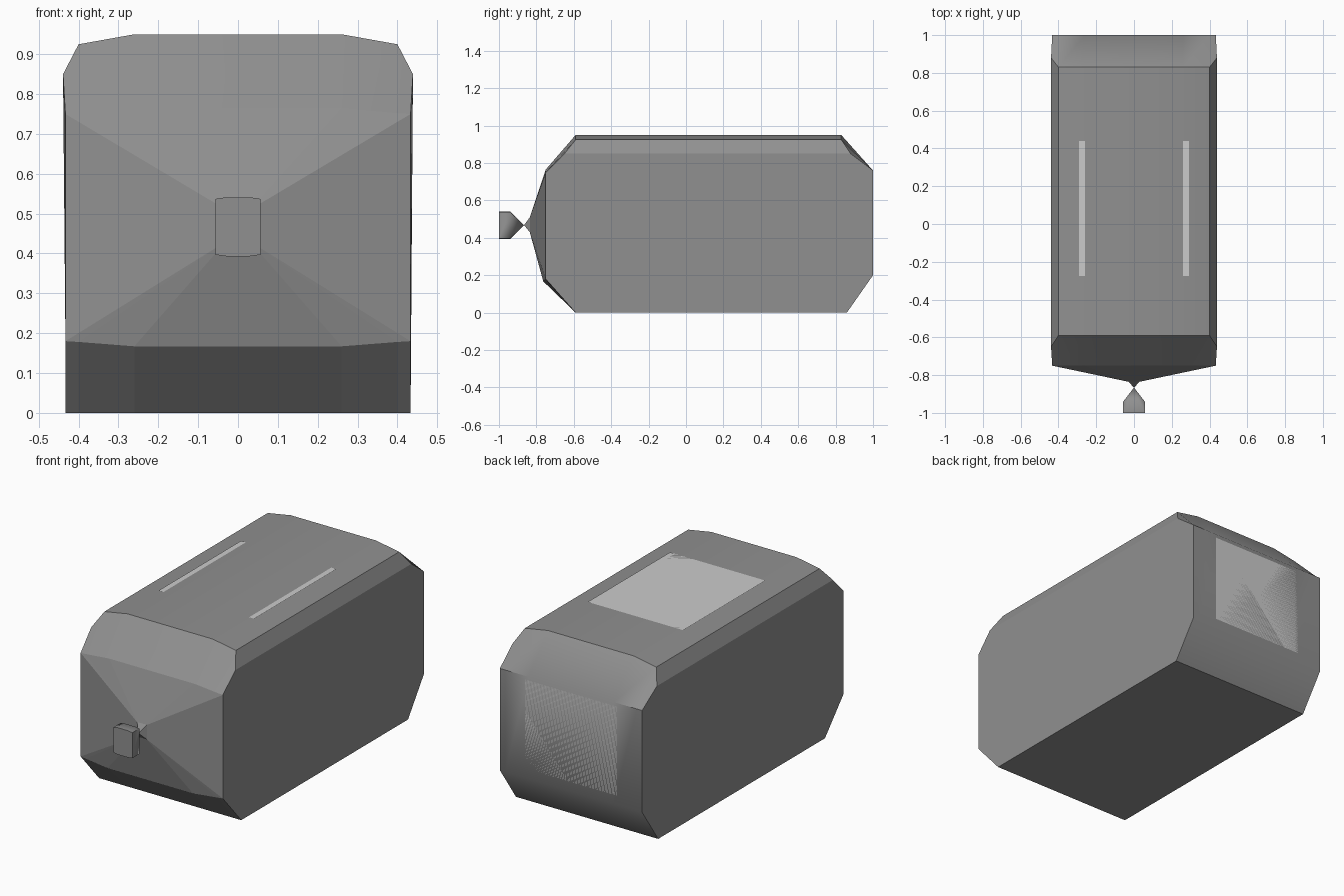
import bpy, bmesh
from math import radians

if "Cube" in bpy.data.objects:
    bpy.data.objects.remove(bpy.data.objects["Cube"])


def grey(name, value):
    mat = bpy.data.materials.new(name)
    mat.diffuse_color = (value, value, value, 1)
    mat.use_nodes = True
    mat.node_tree.nodes["Principled BSDF"].inputs["Base Color"].default_value = mat.diffuse_color
    return mat


dark, light = grey("dark_grey", 0.28), grey("light_grey", 0.54)


def finish(bm, name, mat, angle, closed=True):
    if closed:
        bmesh.ops.recalc_face_normals(bm, faces=bm.faces)
    for e in bm.edges:
        # crease along the lower front rim as well as all steep edges
        lower_rim = all(-0.77 < v.co.y < -0.74 and v.co.z < 0.2 for v in e.verts)
        steep = len(e.link_faces) == 2 and e.calc_face_angle(0) > angle
        e.smooth = not (steep or lower_rim)
    me = bpy.data.meshes.new(name)
    bm.to_mesh(me)
    bm.free()
    me.materials.append(mat)
    ob = bpy.data.objects.new(name, me)
    bpy.context.collection.objects.link(ob)
    return ob


def side_profile(top, top_front, top_back, rim_top, rim_bot, rim_y):
    # (y, z) outline, starting at the upper front rim and ending at the lower one
    return [(-0.75, rim_top), (top_front, top), (top_back, top), (1, 0.76),
            (1, 0.2), (0.86, 0), (-0.59, 0), (rim_y, rim_bot)]


# body: outlines lofted across the width, front drawn in to a small neck
outer = side_profile(0.85, -0.65, 0.88, 0.75, 0.18, -0.75)
shoulder = side_profile(0.925, -0.59, 0.83, 0.752, 0.178, -0.753)
inner = side_profile(0.95, -0.59, 0.83, 0.765, 0.167, -0.763)
shape = [(0.433, outer), (0.40, shoulder), (0.26, inner)]
stations = [(-x, p) for x, p in shape] + [(x, p) for x, p in reversed(shape)]

bm = bmesh.new()
loops = []
for x, prof in stations:
    loops.append([bm.verts.new((x * (1.014 if abs(z - 0.85) < 0.01 else 1), y, z)) for y, z in prof])
for a, b in zip(loops, loops[1:]):
    for i in range(7):
        bm.faces.new((a[i], a[i + 1], b[i + 1], b[i])).smooth = 0 < i < 5 or i == 0
bm.faces.new(loops[0])
bm.faces.new(loops[-1])
rim = [l[0] for l in loops] + [l[7] for l in reversed(loops)]
corner = {(sx, sz): bm.verts.new((0.03 * sx, -0.835, 0.47 + 0.04 * sz)) for sx in (-1, 1) for sz in (-1, 1)}
near = [corner[(1 if v.co.x > 0 else -1, 1 if v.co.z > 0.47 else -1)] for v in rim]
tip = bm.verts.new((0, -0.866, 0.468))
for i, v in enumerate(rim):
    j = (i + 1) % len(rim)
    if near[i] == near[j]:
        bm.faces.new((v, rim[j], near[i]))
    else:
        bm.faces.new((v, rim[j], near[j], near[i]))
        bm.faces.new((near[i], near[j], tip))
finish(bm, "body", dark, radians(43))

# knob: slightly crowned block tapering back to the neck tip
bm = bmesh.new()
half = [(0.057, 0.397), (0.057, 0.537), (0.03, 0.541)]
section = half + [(-x, z) for x, z in reversed(half)] + [(-0.03, 0.393), (0.03, 0.393)]
front = [bm.verts.new((x, -1, z)) for x, z in section]
back = [bm.verts.new((x, -0.94, z)) for x, z in section]
tip = bm.verts.new((0, -0.866, 0.468))
bm.faces.new(front)
for i in range(len(section)):
    j = (i + 1) % len(section)
    bm.faces.new((front[i], front[j], back[j], back[i])).smooth = True
    bm.faces.new((back[i], back[j], tip)).smooth = True
finish(bm, "knob", dark, radians(60))

# lighter panels lying flush with the top and the back
panels = {
    "top_panel": [(-0.29, -0.275, 0.95), (0.29, -0.275, 0.95), (0.29, 0.44, 0.95), (-0.29, 0.44, 0.95)],
    "back_panel": [(0.28, 1, 0.25), (-0.28, 1, 0.25), (-0.28, 1, 0.74), (0.28, 1, 0.74)],
}
for name, pts in panels.items():
    bm = bmesh.new()
    bm.faces.new([bm.verts.new(p) for p in pts])
    finish(bm, name, light, radians(30), closed=False)
